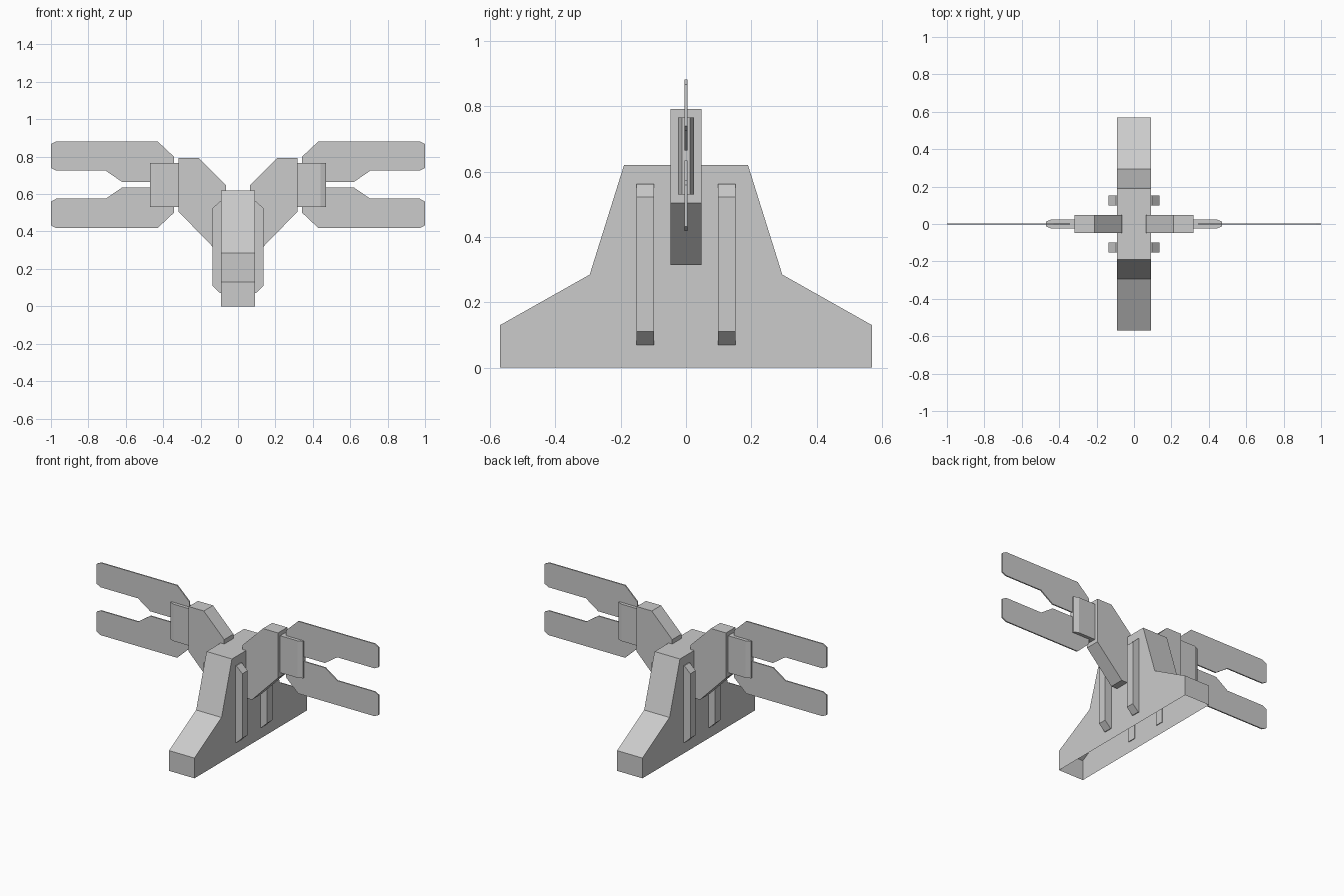
import bpy, bmesh

if "Cube" in bpy.data.objects:
    bpy.data.objects.remove(bpy.data.objects["Cube"])


def make_object(name, bm):
    mesh = bpy.data.meshes.new(name)
    bm.to_mesh(mesh)
    bm.free()
    obj = bpy.data.objects.new(name, mesh)
    bpy.context.collection.objects.link(obj)
    return obj


def prism(name, points, axis, lo, hi, open_bottom=False):
    """Extrude a 2D profile along x (y-z profile), y (x-z profile) or z (x-y profile)."""
    bm = bmesh.new()

    def place(p, t):
        return {"x": (t, *p), "y": (p[0], t, p[1]), "z": (*p, t)}[axis]

    a = [bm.verts.new(place(p, lo)) for p in points]
    b = [bm.verts.new(place(p, hi)) for p in points]
    n = len(points)
    bm.faces.new(a)
    bm.faces.new(b[::-1])
    for i in range(n):
        j = (i + 1) % n
        bm.faces.new((a[i], b[i], b[j], a[j]))
    bmesh.ops.recalc_face_normals(bm, faces=bm.faces[:])
    if open_bottom:
        floor = [f for f in bm.faces if all(abs(v.co.z) < 1e-6 for v in f.verts)]
        bmesh.ops.delete(bm, geom=floor, context="FACES_ONLY")
    return make_object(name, bm)


def flip_x(points, s):
    return [(s * u, v) for u, v in points]


# Stepped hollow base, open underneath
half = [(0.57, 0), (0.57, 0.13), (0.295, 0.285), (0.19, 0.62)]
prism("base", half + flip_x(half[::-1], -1), "x", -0.09, 0.09, open_bottom=True)

arm = [(0.065, 0.315), (0.132, 0.315), (0.317, 0.505), (0.317, 0.793),
       (0.21, 0.793), (0.065, 0.648)]
rib = [(0.085, 0.07), (0.095, 0.07), (0.137, 0.11), (0.137, 0.523),
       (0.095, 0.563), (0.085, 0.563)]
holder = [(0.30, -0.025), (0.44, -0.025), (0.47, -0.013),
          (0.47, 0.013), (0.44, 0.025), (0.30, 0.025)]
blade = [(0.343, 0.665), (0.62, 0.665), (0.707, 0.725), (0.972, 0.725),
         (1.0, 0.74), (1.0, 0.867), (0.972, 0.882), (0.43, 0.882), (0.343, 0.80)]
MID_Z = 0.65

for side, s in (("right", 1), ("left", -1)):
    # Raised arm and the holder on its end
    prism(f"{side}_arm", flip_x(arm, s), "y", -0.047, 0.047)
    prism(f"{side}_blade_holder", flip_x(holder, s), "z", 0.53, 0.767)
    # Vertical ribs on the base
    for end, y in (("front", -0.125), ("back", 0.125)):
        prism(f"{side}_{end}_rib", flip_x(rib, s), "y", y - 0.027, y + 0.027)
    # Paired thin blades
    prism(f"{side}_upper_blade", flip_x(blade, s), "y", -0.004, 0.004)
    lower = [(u, 2 * MID_Z - v) for u, v in blade]
    prism(f"{side}_lower_blade", flip_x(lower, s), "y", -0.004, 0.004)
